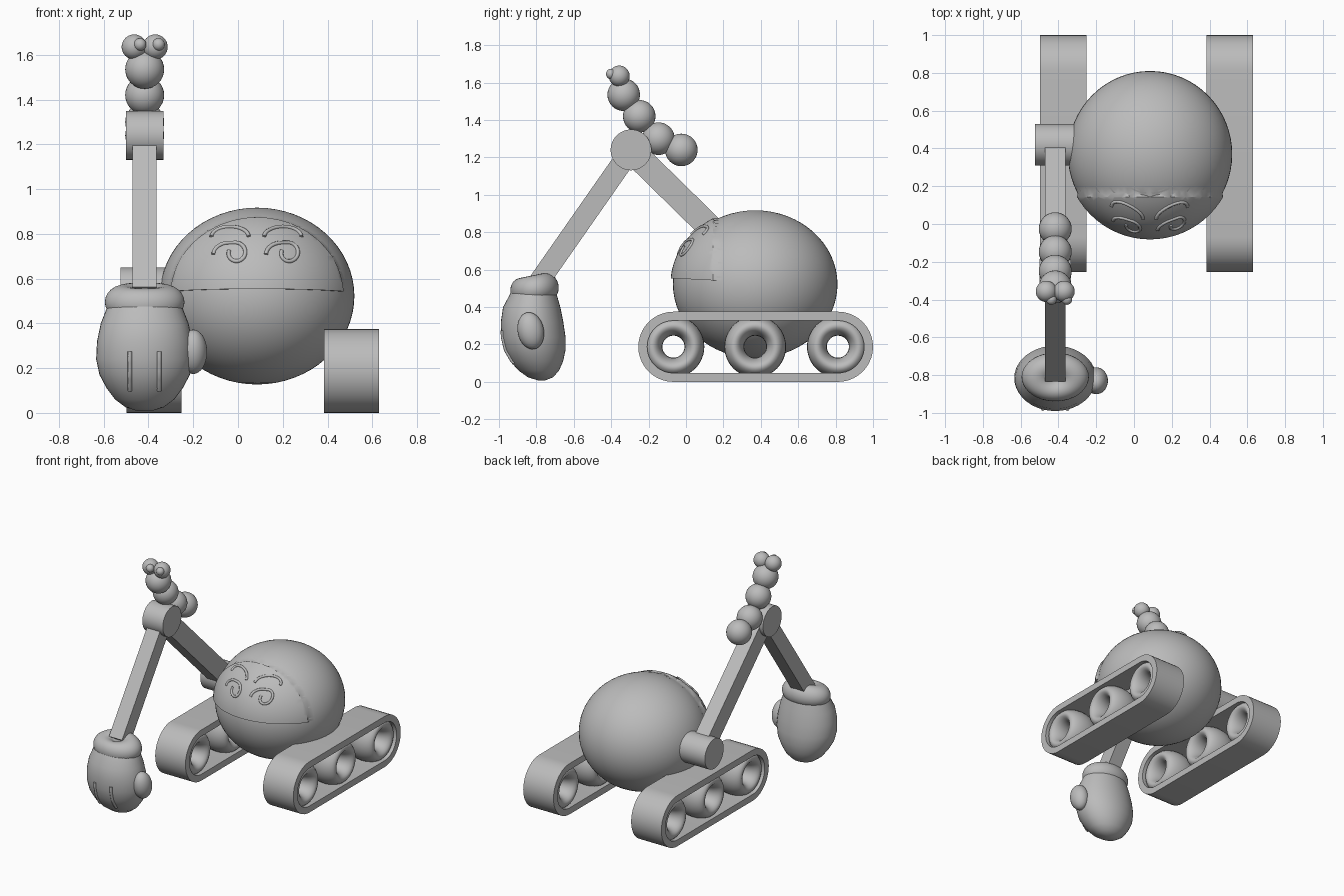
import bpy, bmesh, math
from mathutils import Vector

cube = bpy.data.objects.get("Cube")
if cube:
    bpy.data.objects.remove(cube)

grey = bpy.data.materials.new("plain grey")
grey.use_nodes = True
grey.diffuse_color = (0.5, 0.5, 0.5, 1)
grey.node_tree.nodes["Principled BSDF"].inputs["Base Color"].default_value = (0.5, 0.5, 0.5, 1)


def finish(ob, name, smooth=True):
    ob.name = name
    ob.data.materials.append(grey)
    if smooth:
        bpy.ops.object.select_all(action='DESELECT')
        ob.select_set(True)
        bpy.context.view_layer.objects.active = ob
        bpy.ops.object.shade_smooth_by_angle(angle=math.radians(35))
    return ob


def from_bmesh(bm, name, smooth=True):
    bmesh.ops.recalc_face_normals(bm, faces=bm.faces)
    me = bpy.data.meshes.new(name)
    bm.to_mesh(me)
    bm.free()
    ob = bpy.data.objects.new(name, me)
    bpy.context.collection.objects.link(ob)
    return finish(ob, name, smooth)


def ball(name, loc, size, tilt=0, seg=32):
    bpy.ops.mesh.primitive_uv_sphere_add(segments=seg, ring_count=seg // 2, location=loc,
                                         rotation=(tilt, 0, 0))
    ob = bpy.context.object
    ob.scale = size if isinstance(size, tuple) else (size,) * 3
    return finish(ob, name)


def axle(name, x0, x1, y, z, r):
    bpy.ops.mesh.primitive_cylinder_add(vertices=48, radius=r, depth=x1 - x0,
                                        location=((x0 + x1) / 2, y, z),
                                        rotation=(0, math.pi / 2, 0))
    return finish(bpy.context.object, name)


def beam(name, a, b, width, thick):
    a, b = Vector(a), Vector(b)
    d = b - a
    bpy.ops.mesh.primitive_cube_add(size=1, location=(a + b) / 2,
                                    rotation=(math.atan2(d.z, d.y), 0, 0))
    bpy.context.object.scale = (width, d.length, thick)
    return finish(bpy.context.object, name, False)


def tube(name, pts, r):
    cu = bpy.data.curves.new(name, 'CURVE')
    cu.dimensions = '3D'
    cu.bevel_depth = r
    cu.bevel_resolution = 2
    cu.use_fill_caps = True
    sp = cu.splines.new('POLY')
    sp.points.add(len(pts) - 1)
    for p, q in zip(sp.points, pts):
        p.co = (*q, 1)
    ob = bpy.data.objects.new(name, cu)
    bpy.context.collection.objects.link(ob)
    cu.materials.append(grey)


# Round body
CENTRE = Vector((0.085, 0.37, 0.522))
RADII = Vector((0.435, 0.44, 0.395))
ball("body", CENTRE, tuple(RADII), seg=64)

# Raised face mask with a sloped rim and a flat lower edge
PUFF = 1.03
bm = bmesh.new()
bmesh.ops.create_uvsphere(bm, u_segments=64, v_segments=48, radius=1)
for v in bm.verts:
    v.co = CENTRE + v.co * RADII


def cut(co, no, clear):
    geom = bm.verts[:] + bm.edges[:] + bm.faces[:]
    res = bmesh.ops.bisect_plane(bm, geom=geom, plane_co=co, plane_no=no, clear_outer=clear)
    if clear:
        edges = [e for e in res["geom_cut"] if isinstance(e, bmesh.types.BMEdge)]
        bmesh.ops.edgeloop_fill(bm, edges=edges)


cut((0, 0.15, 0), (0, 1, 0), False)
cut((0, 0.2, 0), (0, 1, 0), True)
for v in bm.verts:
    if v.co.y < 0.151:
        v.co = CENTRE + (v.co - CENTRE) * PUFF
cut((0, 0, 0.55), (0, -0.05, -1), True)
from_bmesh(bm, "face_mask")


# Eyebrows and curled eyes laid on the mask
def on_mask(x, z):
    u = (x - CENTRE.x) / (RADII.x * PUFF)
    w = (z - CENTRE.z) / (RADII.z * PUFF)
    return (x, CENTRE.y - RADII.y * PUFF * math.sqrt(max(0, 1 - u * u - w * w)), z)


for side, cx in (("right", -0.035), ("left", 0.2)):
    brow = [on_mask(cx + 0.083 * math.cos(t), 0.787 + 0.045 * math.sin(t))
            for t in (math.pi * i / 16 for i in range(17))]
    tube(side + "_eyebrow", brow, 0.009)
    lid = [(cx - 0.075 + 0.075 * (1 - math.cos(t)), 0.708 + 0.053 * math.sin(t))
           for t in (math.pi / 2 * i / 8 for i in range(8))]
    curl = []
    for i in range(25):
        t = math.pi / 2 - i / 24 * 1.6 * math.pi
        r = 0.046 - 0.014 * i / 24
        curl.append((cx + 0.026 + r * math.cos(t), 0.715 + r * math.sin(t)))
    tube(side + "_curled_eye", [on_mask(*p) for p in lid + curl], 0.009)


# Tracks: stadium belts with three ring wheels each
def stadium(r, n=20):
    pts = []
    for cy, start in ((0.8125, -math.pi / 2), (-0.0675, math.pi / 2)):
        for i in range(n + 1):
            t = start + math.pi * i / n
            pts.append((cy + r * math.cos(t), 0.1875 + r * math.sin(t)))
    return pts


for side, cx in (("right", -0.375), ("left", 0.507)):
    bm = bmesh.new()
    loops = []
    for r, dx in ((0.1875, -1), (0.1875, 1), (0.14, 1), (0.14, -1)):
        loops.append([bm.verts.new((cx + dx * 0.1235, y, z)) for y, z in stadium(r)])
    count = len(loops[0])
    for k in range(4):
        a, b = loops[k], loops[(k + 1) % 4]
        for i in range(count):
            j = (i + 1) % count
            bm.faces.new((a[i], a[j], b[j], b[i]))
    from_bmesh(bm, side + "_track_belt")
    for place, y in (("front", -0.067), ("middle", 0.37), ("rear", 0.812)):
        bpy.ops.mesh.primitive_torus_add(major_radius=0.112, minor_radius=0.053,
                                         major_segments=48, minor_segments=20,
                                         location=(cx, y, 0.188),
                                         rotation=(0, math.pi / 2, 0))
        bpy.context.object.scale = (1, 1, 2.1)
        finish(bpy.context.object, f"{side}_{place}_wheel")

# Jointed arm
AX = -0.417
axle("shoulder_joint", -0.525, -0.25, 0.42, 0.54, 0.11)
axle("elbow_joint", -0.5, -0.333, -0.294, 1.24, 0.109)
beam("upper_arm", (AX, -0.294, 1.24), (AX, 0.42, 0.54), 0.107, 0.135)
beam("forearm", (AX, -0.294, 1.24), (AX, -0.79, 0.53), 0.107, 0.11)

# Mitten: stacked oval rings as (height, y centre, y radius, x radius)
RINGS = [(0.008, -0.772, 0.02, 0.03), (0.025, -0.778, 0.068, 0.085),
         (0.06, -0.787, 0.108, 0.132), (0.11, -0.798, 0.141, 0.17),
         (0.17, -0.808, 0.164, 0.202), (0.24, -0.816, 0.172, 0.217),
         (0.32, -0.823, 0.167, 0.213), (0.4, -0.825, 0.153, 0.196),
         (0.48, -0.815, 0.12, 0.165)]
bm = bmesh.new()
N = 40
rows = [[bm.verts.new((AX + rx * math.cos(2 * math.pi * i / N),
                       cy + ry * math.sin(2 * math.pi * i / N), z)) for i in range(N)]
        for z, cy, ry, rx in RINGS]
for a, b in zip(rows, rows[1:]):
    for i in range(N):
        j = (i + 1) % N
        bm.faces.new((a[i], a[j], b[j], b[i]))
bm.faces.new(rows[0])
bm.faces.new(rows[-1])
from_bmesh(bm, "mitten")

bpy.ops.mesh.primitive_torus_add(major_radius=0.095, minor_radius=0.083, major_segments=48,
                                 minor_segments=24, location=(AX, -0.81, 0.495),
                                 rotation=(0.2, 0, 0))
bpy.context.object.scale = (1, 0.73, 0.9)
finish(bpy.context.object, "mitten_cuff")
ball("mitten_thumb", (-0.2, -0.83, 0.273), (0.062, 0.07, 0.1), 0.2)


# Finger seams down the front of the mitten
def mitten_front(x, z):
    for a, b in zip(RINGS, RINGS[1:]):
        if a[0] <= z <= b[0]:
            f = (z - a[0]) / (b[0] - a[0])
            cy, ry, rx = (p + f * (q - p) for p, q in zip(a[1:], b[1:]))
            return (x, cy - ry * math.sqrt(1 - ((x - AX) / rx) ** 2), z)


for side, x in (("right", -0.483), ("left", -0.352)):
    tube(side + "_finger_seam", [mitten_front(x, 0.1 + 0.0175 * i) for i in range(11)], 0.01)

# Caterpillar of beads climbing over the elbow
for i, (y, z) in enumerate(((-0.025, 1.24), (-0.147, 1.3), (-0.25, 1.42), (-0.333, 1.535))):
    ball(f"caterpillar_bead_{i + 1}", (AX, y, z), 0.087)
for side, x, px in (("right", -0.464, -0.438), ("left", -0.37, -0.355)):
    ball(f"caterpillar_{side}_eye", (x, -0.357, 1.635), 0.056)
    ball(f"caterpillar_{side}_pupil", (px, -0.4, 1.646), 0.028, seg=20)
